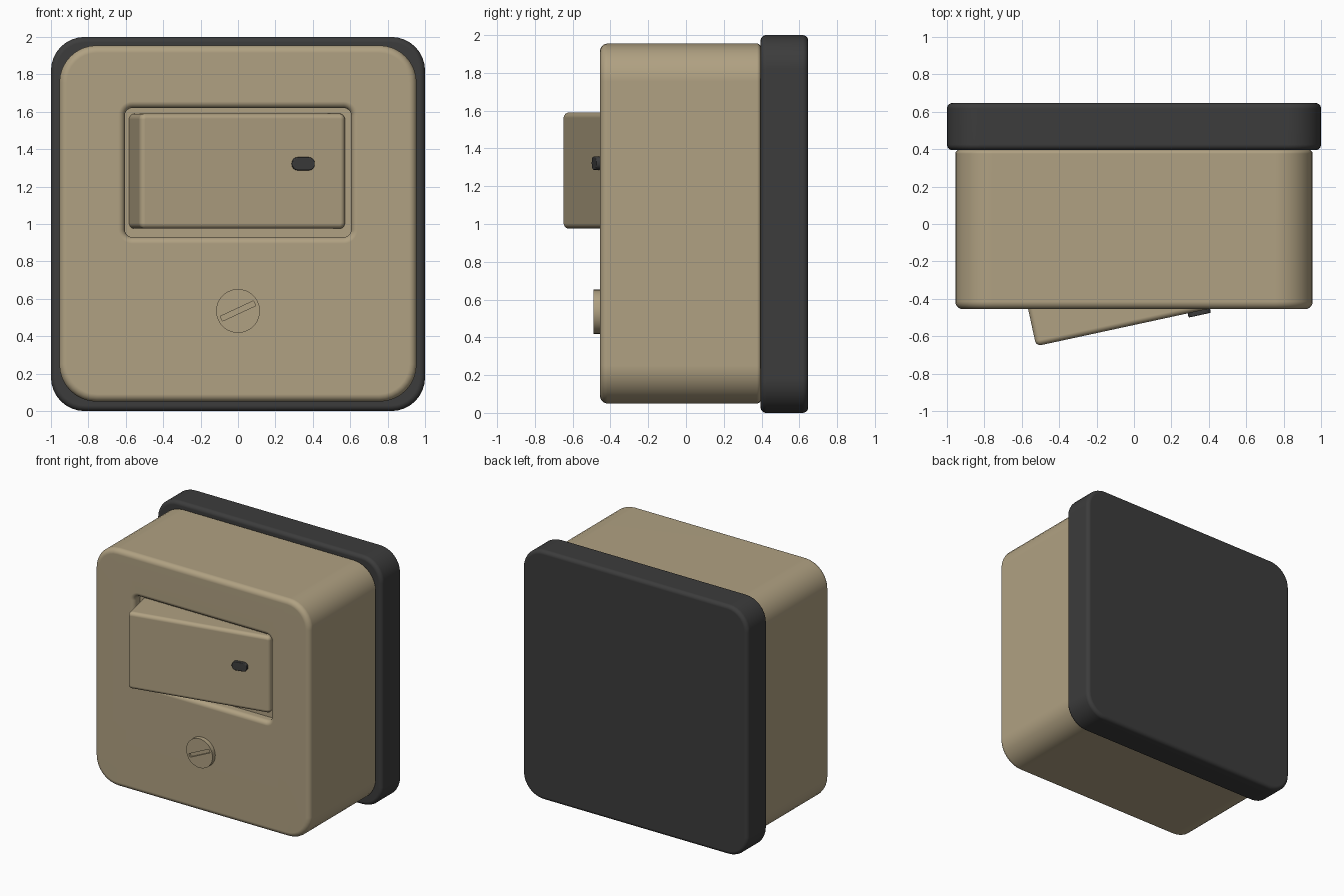
import bpy, bmesh, math

if "Cube" in bpy.data.objects:
    bpy.data.objects.remove(bpy.data.objects["Cube"])

def material(name, rgb):
    m = bpy.data.materials.new(name)
    m.diffuse_color = (*rgb, 1)
    m.use_nodes = True
    m.node_tree.nodes["Principled BSDF"].inputs["Base Color"].default_value = m.diffuse_color
    return m

TAN = material("tan plastic", (0.434, 0.356, 0.223))
DARK = material("dark grey plastic", (0.045, 0.045, 0.045))
SEG = 8  # segments per rounded corner


def outline(y, cx, cz, hw, hh, r):
    """Rounded rectangle in the xz plane at depth y."""
    pts = []
    for k, (sx, sz) in enumerate([(1, 1), (-1, 1), (-1, -1), (1, -1)]):
        for i in range(SEG + 1):
            a = math.pi / 2 * (k + i / SEG)
            pts.append((cx + sx * (hw - r) + r * math.cos(a), y,
                        cz + sz * (hh - r) + r * math.sin(a)))
    return pts


def fillet(y, depth, shape, r, closing, n=6):
    """Quarter-round rings. Closing: from the side wall round to the face at y.
    Otherwise: from the face at y round to the side wall. depth is the sign of
    the inward direction of the solid."""
    cx, cz, hw, hh, cr = shape
    rings = []
    for i in range(n + 1):
        a = math.pi / 2 * i / n
        if not closing:
            a = math.pi / 2 - a
        d = r * (1 - math.cos(a))
        rings.append(outline(y + depth * r * (1 - math.sin(a)), cx, cz,
                             hw - d, hh - d, max(cr - d, 0.002)))
    return rings


def loft(name, rings, mat, loc=(0, 0, 0), rot=(0, 0, 0)):
    """Skin the rings and cap both ends."""
    bm = bmesh.new()
    vs = [[bm.verts.new(p) for p in ring] for ring in rings]
    for a, b in zip(vs, vs[1:]):
        for i in range(len(a)):
            j = (i + 1) % len(a)
            bm.faces.new((a[i], a[j], b[j], b[i]))
    bm.faces.new(vs[0])
    bm.faces.new(vs[-1])
    bmesh.ops.recalc_face_normals(bm, faces=bm.faces)
    me = bpy.data.meshes.new(name)
    bm.to_mesh(me)
    bm.free()
    me.materials.append(mat)
    ob = bpy.data.objects.new(name, me)
    bpy.context.collection.objects.link(ob)
    ob.location, ob.rotation_euler = loc, rot
    bpy.ops.object.select_all(action='DESELECT')
    ob.select_set(True)
    bpy.context.view_layer.objects.active = ob
    bpy.ops.object.shade_smooth_by_angle(angle=math.radians(35))
    wn = ob.modifiers.new("flat faces", 'WEIGHTED_NORMAL')
    wn.keep_sharp = True
    return ob


# Back plate
plate = (0, 1.0, 1.0, 1.0, 0.18)
loft("back_plate", fillet(0.647, -1, plate, 0.03, False)
     + fillet(0.395, 1, plate, 0.03, True), DARK)

# Housing with a soft-edged recess for the rocker
body = (0, 1.0025, 0.955, 0.9525, 0.2)
hole = (0, 1.275, 0.605, 0.345, 0.04)
rings = fillet(0.396, -1, body, 0.02, False) + fillet(-0.455, 1, body, 0.04, True)
for i in range(7):
    a = math.pi / 2 * i / 6
    d = 0.035 * (1 - math.sin(a))
    rings.append(outline(-0.455 + 0.035 * (1 - math.cos(a)), hole[0], hole[1],
                         hole[2] + d, hole[3] + d, hole[4] + d))
rings.append(outline(-0.38, *hole))
loft("housing", rings, TAN)

# Tilted rocker and its indicator, both placed from the rocker's front left corner
corner, tilt = (-0.523, -0.653, 0), (0, 0, math.radians(12.2))
rocker = (0.5625, 1.2825, 0.5625, 0.3075, 0.03)
loft("rocker", [outline(0.3, *rocker)] + fillet(0, 1, rocker, 0.028, True),
     TAN, corner, tilt)
lamp = (0.89, 1.322, 0.061, 0.035, 0.032)
loft("indicator", [outline(0.02, *lamp)] + fillet(-0.023, 1, lamp, 0.006, True, 3),
     DARK, corner, tilt)

# Screw head with a sunken slot
disc = (0, 0, 0.117, 0.117, 0.1165)
slot = (0, 0, 0.098, 0.014, 0.004)
loft("screw", [outline(-0.44, *disc), outline(-0.49, *disc),
               outline(-0.49, *slot), outline(-0.472, *slot)],
     TAN, (0, 0, 0.535), (0, math.radians(-25), 0))
